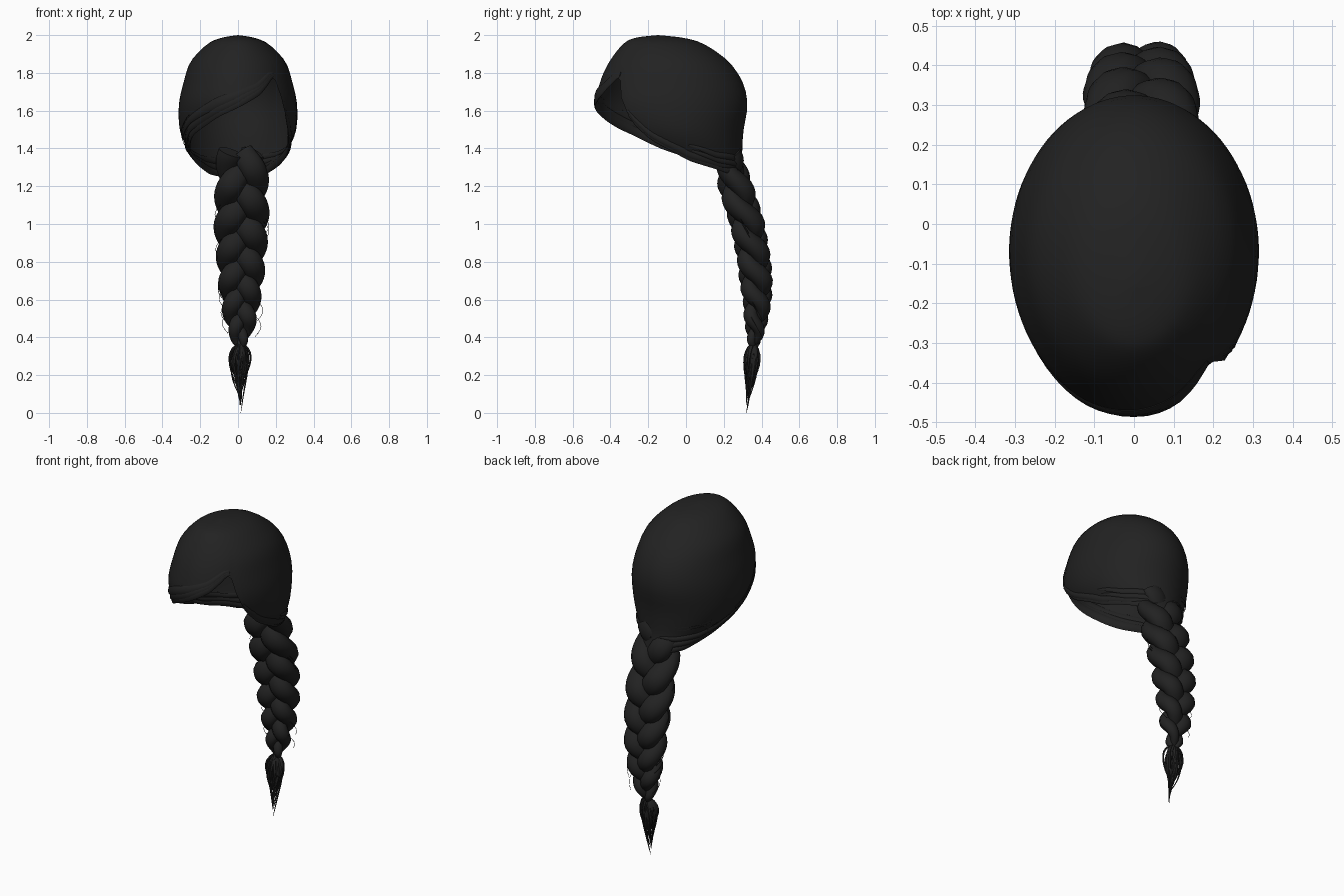
import bpy, bmesh, math, random
from mathutils import Vector

if "Cube" in bpy.data.objects:
    bpy.data.objects.remove(bpy.data.objects["Cube"])

random.seed(4)
hair = bpy.data.materials.new("soft black hair")
hair.diffuse_color = (0.016, 0.016, 0.016, 1)
hair.use_nodes = True
hair.node_tree.nodes["Principled BSDF"].inputs["Base Color"].default_value = hair.diffuse_color


def lerp_table(table, x):
    """Piecewise linear lookup in a list of (key, value), keys rising."""
    if x <= table[0][0]:
        return table[0][1]
    for (a, va), (b, vb) in zip(table, table[1:]):
        if x <= b:
            return va + (vb - va) * (x - a) / (b - a)
    return table[-1][1]


def finish(name, bm, fix_normals=True):
    if fix_normals:
        bmesh.ops.recalc_face_normals(bm, faces=bm.faces)
    me = bpy.data.meshes.new(name)
    bm.to_mesh(me)
    bm.free()
    me.materials.append(hair)
    ob = bpy.data.objects.new(name, me)
    bpy.context.collection.objects.link(ob)
    bpy.context.view_layer.objects.active = ob
    ob.select_set(True)
    bpy.ops.object.shade_smooth_by_angle(angle=math.radians(50))
    ob.select_set(False)
    return ob


def add_lock(bm, path, widths, depths, facing, sides=8):
    """Sweep an oval section along a path; facing(i) gives the thin direction."""
    rings = []
    n = len(path)
    for i, p in enumerate(path):
        tan = (path[min(i + 1, n - 1)] - path[max(i - 1, 0)]).normalized()
        wide = tan.cross(facing(i)).normalized()
        thin = wide.cross(tan).normalized()
        rings.append([bm.verts.new(p + wide * widths[i] * math.cos(a) + thin * depths[i] * math.sin(a))
                      for a in (2 * math.pi * k / sides for k in range(sides))])
    for r, q in zip(rings, rings[1:]):
        for k in range(sides):
            bm.faces.new((r[k], r[(k + 1) % sides], q[(k + 1) % sides], q[k]))
    bm.faces.new(rings[0])
    bm.faces.new(rings[-1])


# Head levels: height, half width, front y, back y
LEVELS = [(2.0, 0, -.15, -.15), (1.985, .09, -.27, -.01), (1.95, .165, -.335, .10),
          (1.86, .25, -.405, .225), (1.75, .288, -.455, .30), (1.63, .313, -.475, .325),
          (1.5, .308, -.41, .305), (1.4, .268, -.30, .298), (1.33, .215, -.18, .30),
          (1.25, .14, .09, .315)]
# Lower edge of the hair: degrees round from the front (+ is the +x side), height
RIM = [(-180, 1.26), (-150, 1.26), (-120, 1.28), (-90, 1.34), (-70, 1.40), (-55, 1.47),
       (-35, 1.535), (-20, 1.585), (0, 1.635), (20, 1.69), (36, 1.765), (43, 1.78),
       (47, 1.69), (54, 1.55), (65, 1.45), (90, 1.34), (120, 1.28), (150, 1.26), (180, 1.26)]
Z_TO_S = [(l[0], i) for i, l in reversed(list(enumerate(LEVELS)))]


def level(s):
    """Smooth blend between neighbouring levels."""
    i = min(int(s), len(LEVELS) - 2)
    f = s - i
    p = [LEVELS[max(0, min(len(LEVELS) - 1, i + k))] for k in (-1, 0, 1, 2)]
    return [b + .5 * f * (c - a + f * (2 * a - 5 * b + 4 * c - d + f * (3 * (b - c) + d - a)))
            for a, b, c, d in zip(*p)]


def head(u, s, puff=0.0):
    z, rx, yf, yb = level(s)
    a = math.radians(u)
    return Vector(((rx + puff) * math.sin(a), (yf + yb) / 2 - ((yb - yf) / 2 + puff) * math.cos(a), z))


def rim_s(u, lift=0.0):
    return lerp_table(Z_TO_S, lerp_table(RIM, u) + lift)


# Hair cap: open shell from the crown to the swept lower edge
bm = bmesh.new()
ROWS = 22
angles = [-180 + 4 * i for i in range(90)]
crown = bm.verts.new(head(0, 0))
grid = [[bm.verts.new(head(u, rim_s(u) * r / ROWS)) for r in range(1, ROWS + 1)] for u in angles]
for i in range(len(grid)):
    a, b = grid[i], grid[(i + 1) % len(grid)]
    bm.faces.new((crown, a[0], b[0]))
    for r in range(ROWS - 1):
        bm.faces.new((a[r], a[r + 1], b[r + 1], b[r]))
finish("hair_cap", bm, False)


def edge_locks(name, u0, u1, lifts, width):
    """Flat tapered locks lying on the cap, following its lower edge."""
    bm = bmesh.new()
    n = 24
    for start, end in lifts:
        us = [u0 + (u1 - u0) * i / n for i in range(n + 1)]
        path = [head(u, rim_s(u, start + (end - start) * i / n), .001) for i, u in enumerate(us)]
        taper = [.25 + .75 * math.sin(math.pi * i / n) ** .6 if 0 < i < n else .25 for i in range(n + 1)]
        out = [Vector((math.sin(math.radians(u)), -math.cos(math.radians(u)), .15)) for u in us]
        add_lock(bm, path, [width * t for t in taper], [.009 * t for t in taper], lambda i: out[i])
    finish(name, bm)


# Swept fringe, side panel and nape locks
edge_locks("fringe_locks", 42, -85, [(.005, .01), (.012, .05), (.02, .10)], .026)
edge_locks("side_panel_locks", 53, 140, [(.01, .01), (.03, .04)], .022)
edge_locks("nape_locks_left", -75, -172, [(.005, .01), (.03, .04), (.06, .075)], .018)
edge_locks("nape_locks_right", 95, 172, [(.06, .06), (.09, .09)], .018)

# Braid: three strands weaving along a path that leans back
SPINE = [(.34, .355), (.4, .365), (.6, .378), (.8, .362), (1.0, .325), (1.2, .262), (1.38, .225)]
WIDTH = [(.34, .016), (.38, .045), (.5, .088), (.7, .118), (1.0, .142), (1.2, .138), (1.38, .13)]
DEPTH = [(.34, .016), (.38, .04), (.5, .068), (.7, .092), (1.0, .096), (1.2, .098), (1.38, .07)]
N = 96
for strand in range(3):
    bm = bmesh.new()
    path, widths, depths = [], [], []
    for i in range(N + 1):
        t = i / N
        z = 1.38 - 1.04 * t
        phase = 2 * math.pi * (1.75 * t + .5 * t * t + strand / 3)
        w, d = lerp_table(WIDTH, z), lerp_table(DEPTH, z)
        path.append(Vector((.022 - .01 * t + .53 * w * math.sin(phase),
                            lerp_table(SPINE, z) - .42 * d * math.sin(2 * phase), z)))
        swell = .92 + .12 * abs(math.sin(phase))
        widths.append(.50 * w * swell)
        depths.append(.56 * d * swell)
    add_lock(bm, path, widths, depths, lambda i: Vector((0, 1, 0)), 12)
    finish("braid_strand_%d" % (strand + 1), bm)

# Loose tuft: fine tapered strands bulging out and meeting in a point
bm = bmesh.new()
COUNT = 30
for k in range(COUNT):
    a = 2 * math.pi * k * .618
    spread = .35 + .65 * random.random()
    tip = 0.0 if k == 0 else random.uniform(.03, .19)
    n = 9
    path, size = [], []
    for i in range(n + 1):
        t = i / n
        bulge = spread * math.sin(math.pi * min(1, t ** .75)) * .06 + .008 * (1 - t)
        path.append(Vector((.012 + bulge * math.cos(a) + .004 * math.sin(7 * t + k),
                            .355 - .035 * t * t + bulge * .85 * math.sin(a), .365 + (tip - .365) * t)))
        size.append(.0095 * (1 - t) ** .6 + .0012)
    add_lock(bm, path, size, [.6 * s for s in size],
             lambda i: Vector((math.cos(a), math.sin(a), 0)), 5)
finish("braid_tuft", bm)

# Flyaway hairs: hair-thin strands beside the cap and the braid
bm = bmesh.new()
for k in range(8):
    u0 = random.uniform(-120, -40)
    path = [head(u0 - 5 * i, rim_s(u0 - 5 * i, .02 + .018 * k), .006 * math.sin(math.pi * i / 8))
            for i in range(9)]
    add_lock(bm, path, [.0015] * 9, [.0015] * 9, lambda i: Vector((0, 0, 1)), 3)
for k in range(14):
    z = random.uniform(.5, 1.2)
    side = random.choice((-1, 1))
    w = lerp_table(WIDTH, z)
    path = [Vector((.02 + side * (w * .8 + .03 * math.sin(math.pi * i / 6)),
                    lerp_table(SPINE, z) + .01 * (i - 3), z - .018 * i)) for i in range(7)]
    add_lock(bm, path, [.0015] * 7, [.0015] * 7, lambda i: Vector((1, 0, 0)), 3)
finish("flyaway_hairs", bm)
